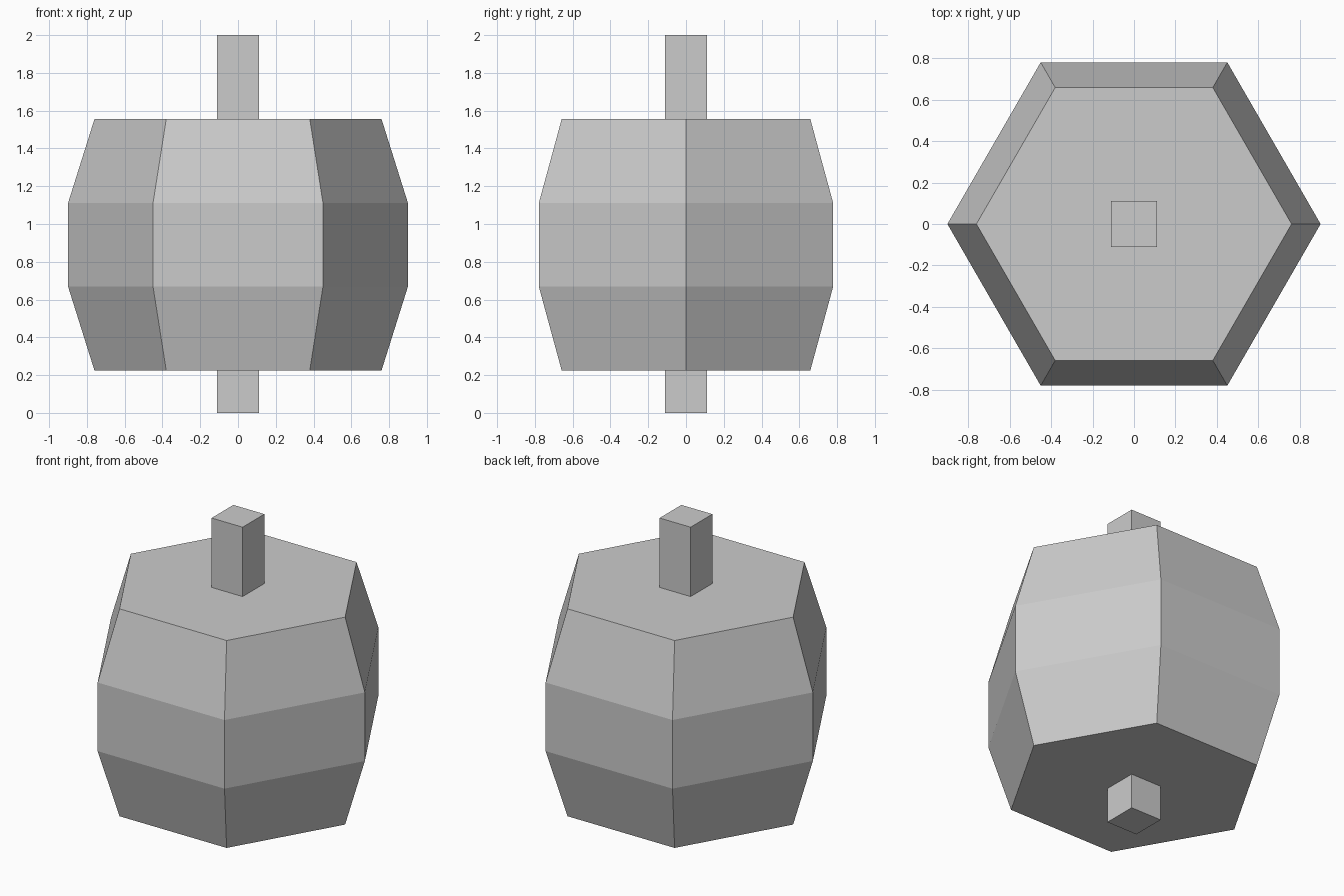
import bpy, bmesh, math

cube = bpy.data.objects.get("Cube")
if cube:
    bpy.data.objects.remove(cube, do_unlink=True)

# Single grey finish
grey = bpy.data.materials.new("plain grey")
grey.use_nodes = True
colour = (0.6, 0.6, 0.6, 1.0)
grey.diffuse_color = colour
grey.node_tree.nodes["Principled BSDF"].inputs["Base Color"].default_value = colour


def lathe(name, profile, sides, turn=0.0):
    """Stack flat-sided rings from (radius, height) pairs and cap both ends."""
    bm = bmesh.new()
    rings = []
    for r, z in profile:
        angles = [turn + math.tau * i / sides for i in range(sides)]
        rings.append([bm.verts.new((r * math.cos(a), r * math.sin(a), z)) for a in angles])
    for low, high in zip(rings, rings[1:]):
        for i in range(sides):
            j = (i + 1) % sides
            bm.faces.new((low[i], low[j], high[j], high[i]))
    bm.faces.new(rings[0][::-1])
    bm.faces.new(rings[-1])
    mesh = bpy.data.meshes.new(name)
    bm.to_mesh(mesh)
    bm.free()
    mesh.materials.append(grey)
    obj = bpy.data.objects.new(name, mesh)
    bpy.context.collection.objects.link(obj)
    return obj


# Six-sided bulging body
lathe("barrel_body", [(0.76, 0.225), (0.9, 0.67), (0.9, 1.11), (0.76, 1.555)], 6)

# Square axle running through the body
axle_radius = 0.11 * math.sqrt(2)
lathe("square_axle", [(axle_radius, 0.0), (axle_radius, 2.0)], 4, math.pi / 4)
